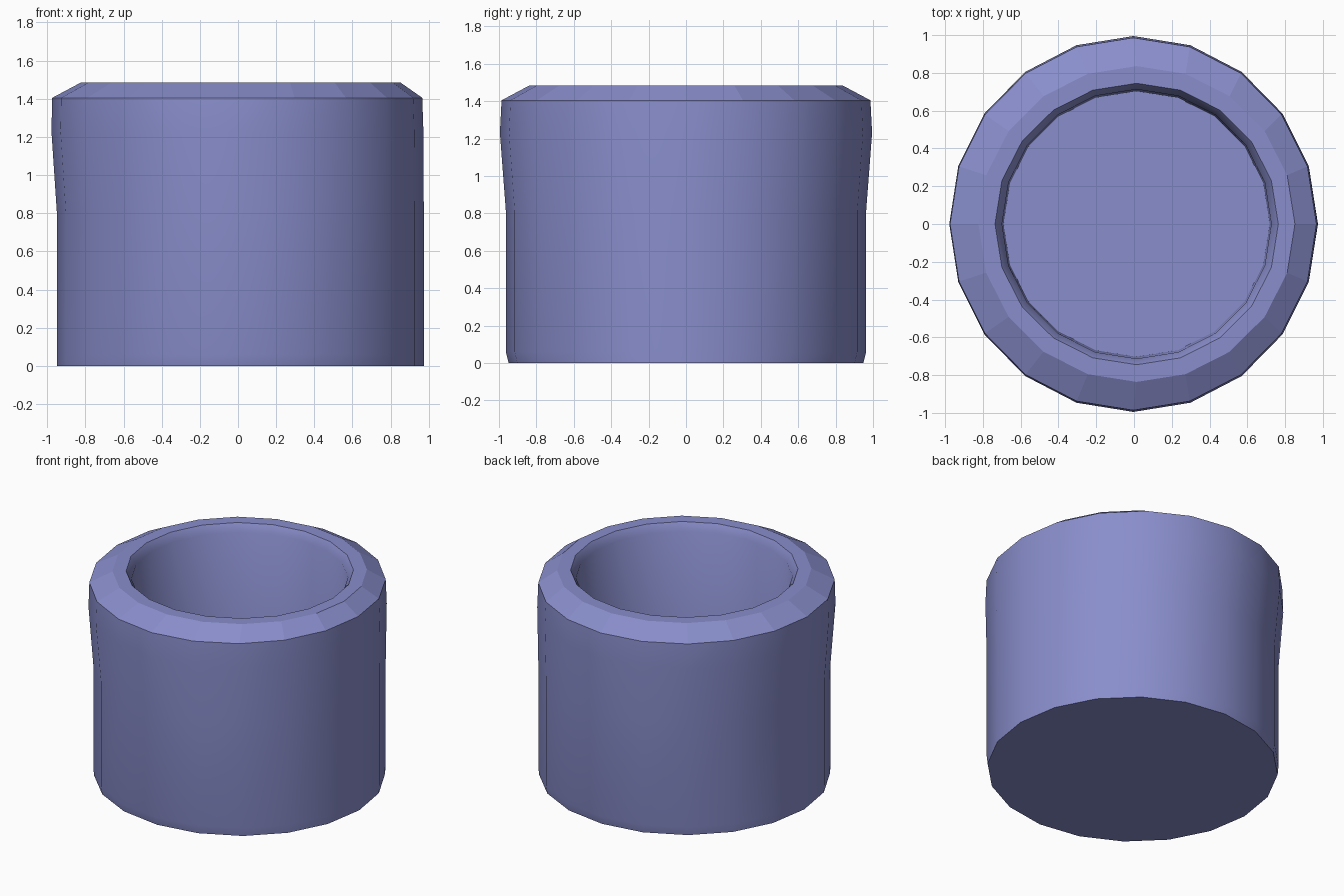
import bpy, bmesh
from math import cos, sin, tau

if "Cube" in bpy.data.objects:
    bpy.data.objects.remove(bpy.data.objects["Cube"])

SIDES = 20

# Profile rings from outer base, up over the rim and down to the inner floor:
# (x radius, y radius, z, x offset, smooth band above this ring)
RINGS = [
    (0.962, 0.948, 0.00, 0.012, True),
    (0.962, 0.963, 0.06, 0.012, True),
    (0.962, 0.963, 0.81, 0.012, True),
    (0.975, 0.995, 1.23, -0.003, True),
    (0.970, 0.986, 1.405, -0.004, False),   # chamfer
    (0.838, 0.836, 1.485, 0.014, False),    # flat rim
    (0.750, 0.745, 1.485, 0.014, True),
    (0.713, 0.713, 1.43, 0.014, True),      # inner wall
    (0.705, 0.703, 0.12, 0.014, True),
]

bm = bmesh.new()
loops = []
for rx, ry, z, ox, _ in RINGS:
    loops.append([bm.verts.new((ox + rx * cos(tau * i / SIDES),
                                ry * sin(tau * i / SIDES), z))
                  for i in range(SIDES)])

# Walls
for (lower, upper), ring in zip(zip(loops, loops[1:]), RINGS):
    for i in range(SIDES):
        j = (i + 1) % SIDES
        face = bm.faces.new((lower[i], lower[j], upper[j], upper[i]))
        face.smooth = ring[4]

# Underside and inner floor
bm.faces.new(loops[0][::-1])
bm.faces.new(loops[-1])
bmesh.ops.recalc_face_normals(bm, faces=bm.faces[:])

mesh = bpy.data.meshes.new("cup")
bm.to_mesh(mesh)
bm.free()
cup = bpy.data.objects.new("cup", mesh)
bpy.context.collection.objects.link(cup)

# Blue-violet finish
mat = bpy.data.materials.new("cup_blue")
mat.diffuse_color = (0.25, 0.27, 0.60, 1)
mat.use_nodes = True
mat.node_tree.nodes["Principled BSDF"].inputs["Base Color"].default_value = mat.diffuse_color
mesh.materials.append(mat)
